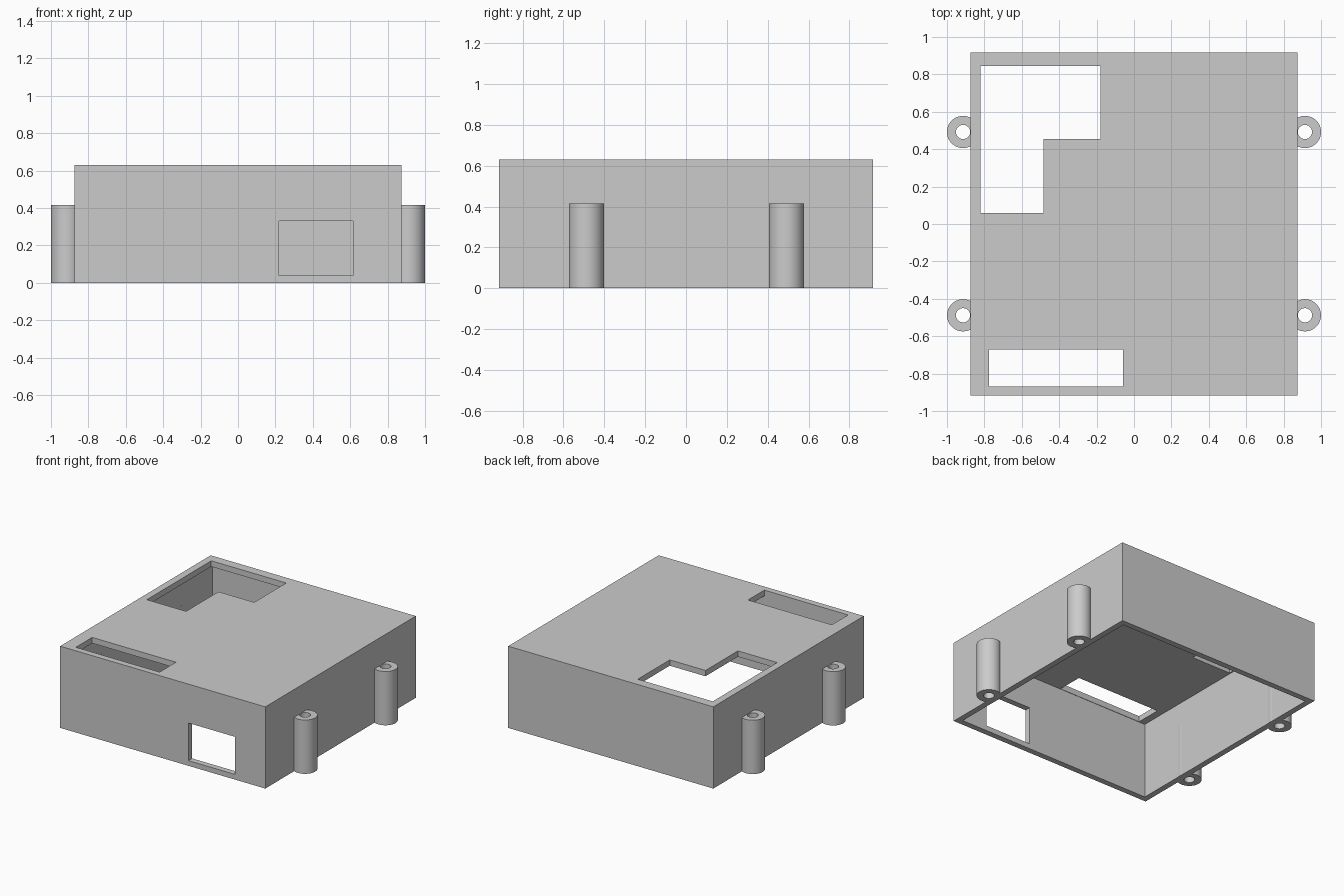
import bpy, bmesh, math

cube = bpy.data.objects.get("Cube")
if cube:
    bpy.data.objects.remove(cube, do_unlink=True)

# Single grey plastic
grey = bpy.data.materials.new("grey_plastic")
grey.use_nodes = True
colour = (0.6, 0.6, 0.6, 1)
grey.diffuse_color = colour
grey.node_tree.nodes["Principled BSDF"].inputs["Base Color"].default_value = colour

HALF_X, HALF_Y, HEIGHT = 0.875, 0.917, 0.63
WALL, ROOF = 0.045, 0.045


def add_object(name, bm):
    bmesh.ops.recalc_face_normals(bm, faces=bm.faces)
    mesh = bpy.data.meshes.new(name)
    bm.to_mesh(mesh)
    bm.free()
    mesh.materials.append(grey)
    obj = bpy.data.objects.new(name, mesh)
    bpy.context.collection.objects.link(obj)
    return obj


def prism(name, outline, low, high):
    """Extrude a plan outline from one height to another."""
    bm = bmesh.new()
    face = bm.faces.new([bm.verts.new((x, y, low)) for x, y in outline])
    made = bmesh.ops.extrude_face_region(bm, geom=[face])["geom"]
    verts = [v for v in made if isinstance(v, bmesh.types.BMVert)]
    bmesh.ops.translate(bm, verts=verts, vec=(0, 0, high - low))
    return add_object(name, bm)


def rect(x0, x1, y0, y1):
    return [(x0, y0), (x1, y0), (x1, y1), (x0, y1)]


def cut(target, cutter):
    """Subtract the cutter, then discard it."""
    cutter.hide_render = True
    mod = target.modifiers.new("cut", 'BOOLEAN')
    mod.operation = 'DIFFERENCE'
    mod.solver = 'EXACT'
    mod.object = cutter
    bpy.context.view_layer.objects.active = target
    bpy.ops.object.modifier_apply(modifier=mod.name)
    bpy.data.objects.remove(cutter, do_unlink=True)


# Open-bottomed enclosure
shell = prism("enclosure_shell", rect(-HALF_X, HALF_X, -HALF_Y, HALF_Y), 0, HEIGHT)
in_x, in_y = HALF_X - WALL, HALF_Y - WALL
cut(shell, prism("cavity", rect(-in_x, in_x, -in_y, in_y), -0.1, HEIGHT - ROOF))

# L-shaped and slot openings in the roof
l_shape = [(-0.82, 0.06), (-0.485, 0.06), (-0.485, 0.455),
           (-0.18, 0.455), (-0.18, 0.845), (-0.82, 0.845)]
cut(shell, prism("l_opening", l_shape, 0.5, 0.8))
cut(shell, prism("slot_opening", rect(-0.775, -0.06, -0.869, -0.67), 0.5, 0.8))

# Window in the front wall
cut(shell, prism("front_window", rect(0.22, 0.615, -1, -0.8), 0.04, 0.33))


# Hollow screw posts on both sides
def screw_post(name, x, y, outer=0.086, inner=0.038, top=0.415):
    bm = bmesh.new()
    profile = [(inner, 0), (outer, 0), (outer, top), (inner, top)]
    verts = [bm.verts.new((r, 0, z)) for r, z in profile]
    edges = [bm.edges.new((verts[i - 1], verts[i])) for i in range(4)]
    bmesh.ops.spin(bm, geom=verts + edges, cent=(0, 0, 0), axis=(0, 0, 1),
                   angle=math.tau, steps=48)
    bmesh.ops.remove_doubles(bm, verts=bm.verts, dist=0.0001)
    post = add_object(name, bm)
    post.location = (x, y, 0)
    bpy.ops.object.select_all(action='DESELECT')
    post.select_set(True)
    bpy.context.view_layer.objects.active = post
    bpy.ops.object.shade_smooth_by_angle(angle=math.radians(30))


for side, x in (("left", 0.914), ("right", -0.914)):
    for end, y in (("front", -0.488), ("back", 0.492)):
        screw_post(f"{end}_{side}_screw_post", x, y)
